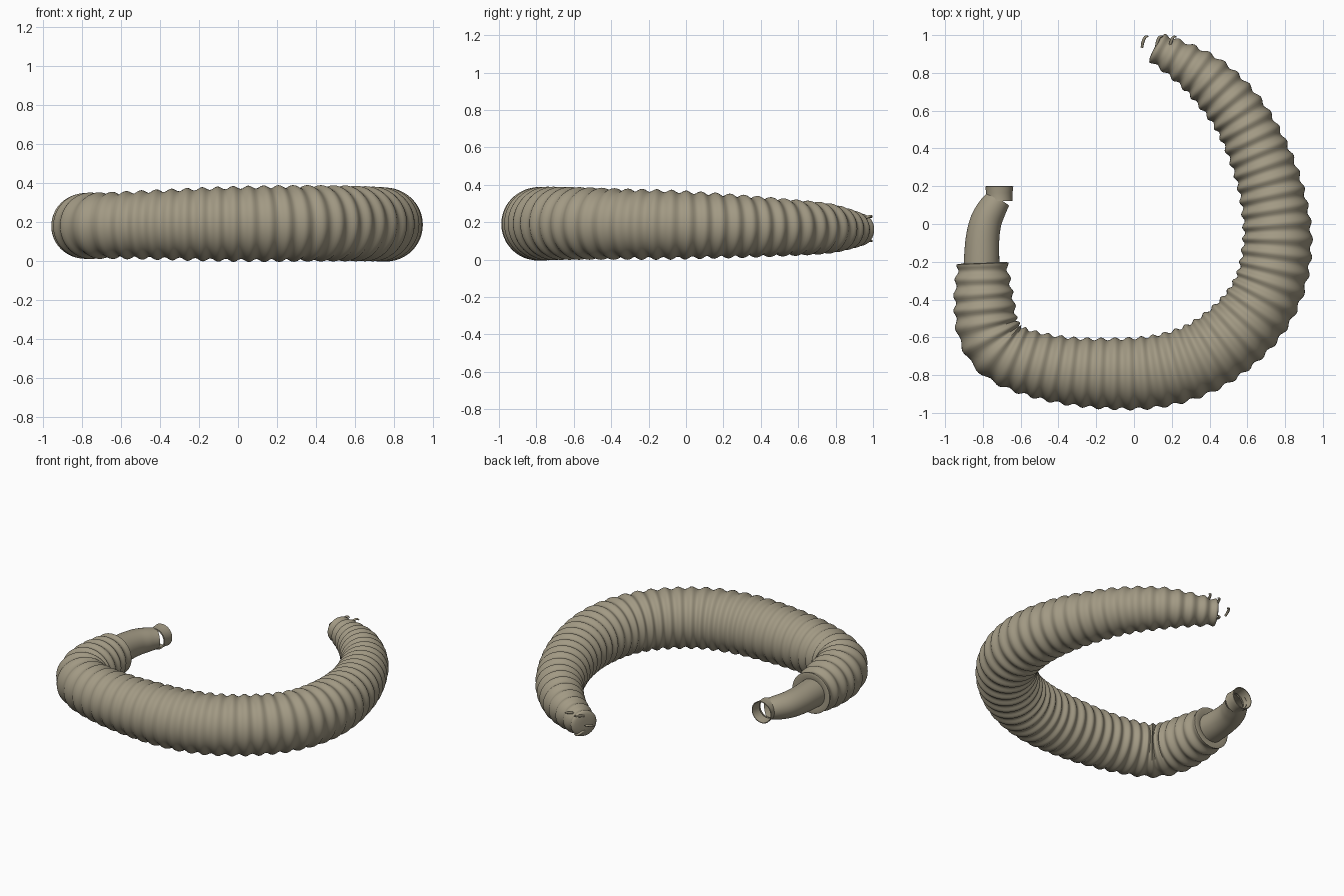
import bpy, bmesh, math
from mathutils import Vector

if "Cube" in bpy.data.objects:
    bpy.data.objects.remove(bpy.data.objects["Cube"])


def catmull(keys, n):
    """Smooth interpolation of (x, y, z, radius) keys, n samples per span."""
    k = [Vector(p) for p in keys]
    k = [k[0] * 2 - k[1]] + k + [k[-1] * 2 - k[-2]]
    out = []
    for i in range(1, len(k) - 2):
        a, b, c, d = k[i - 1:i + 3]
        for j in range(n):
            t = j / n
            out.append(0.5 * (2 * b + (c - a) * t + (2 * a - 5 * b + 4 * c - d) * t * t
                              + (3 * b - a - 3 * c + d) * t ** 3))
    out.append(k[-2])
    return out


def resample(pts, count):
    """Even spacing along the path."""
    s = [0.0]
    for a, b in zip(pts, pts[1:]):
        s.append(s[-1] + (b.xyz - a.xyz).length)
    out, i = [], 0
    for q in range(count + 1):
        t = s[-1] * q / count
        while i < len(s) - 2 and s[i + 1] < t:
            i += 1
        out.append(pts[i].lerp(pts[i + 1], (t - s[i]) / max(s[i + 1] - s[i], 1e-9)))
    return out


def sweep(name, rings, sides, caps=(False, False), angle=50):
    """Skin a list of (centre, tangent, radius) rings."""
    bm = bmesh.new()
    loops = []
    for c, t, r in rings:
        side = t.cross(Vector((0, 0, 1))).normalized()
        up = side.cross(t).normalized()
        loops.append([bm.verts.new(c + r * (math.cos(a) * side + math.sin(a) * up))
                      for a in (2 * math.pi * i / sides for i in range(sides))])
    for a, b in zip(loops, loops[1:]):
        for i in range(sides):
            j = (i + 1) % sides
            bm.faces.new((a[i], a[j], b[j], b[i]))
    for flag, lp in zip(caps, (loops[0], loops[-1])):
        if flag:
            bm.faces.new(lp)
    bmesh.ops.recalc_face_normals(bm, faces=bm.faces[:])
    me = bpy.data.meshes.new(name)
    bm.to_mesh(me)
    bm.free()
    ob = bpy.data.objects.new(name, me)
    bpy.context.collection.objects.link(ob)
    bpy.ops.object.select_all(action='DESELECT')
    ob.select_set(True)
    bpy.context.view_layer.objects.active = ob
    bpy.ops.object.shade_smooth_by_angle(angle=math.radians(angle))
    ob.data.materials.append(mat)
    return ob


def to_rings(pts):
    rings = []
    for i, p in enumerate(pts):
        t = pts[min(i + 1, len(pts) - 1)].xyz - pts[max(i - 1, 0)].xyz
        rings.append((p.xyz, t.normalized(), p.w))
    return rings


mat = bpy.data.materials.new("khaki")
mat.diffuse_color = (0.36, 0.32, 0.23, 1)
mat.use_nodes = True
mat.node_tree.nodes["Principled BSDF"].inputs["Base Color"].default_value = mat.diffuse_color

# Ribbed body
body_keys = [(-.803, -.21, .18, .138), (-.795, -.4, .18, .163), (-.765, -.58, .181, .17),
             (-.66, -.695, .183, .172), (-.4, -.77, .187, .182), (-.1, -.793, .19, .193),
             (.15, -.775, .192, .197), (.38, -.695, .194, .196), (.585, -.535, .193, .194),
             (.71, -.345, .19, .191), (.758, -.12, .187, .189), (.742, .1, .183, .18),
             (.678, .33, .177, .168), (.56, .57, .171, .152), (.41, .745, .167, .137),
             (.27, .85, .163, .113), (.125, .93, .16, .087)]
RIBS, PER = 46, 8
rings = to_rings(resample(catmull(body_keys, 20), RIBS * PER))
rings = [(c, t, r - 0.008 * (1 - math.cos(2 * math.pi * i / PER)))
         for i, (c, t, r) in enumerate(rings)]
# closed shoulder at the pipe end, rounded cap at the tip
c0, t0, r0 = rings[0]
c1, t1, r1 = rings[-1]
start = [(c0 + t0 * .006, t0, .085), (c0 - t0 * .004, t0, r0 - .012)]
tip = [(c1 + t1 * .016 * math.sin(a), t1, r1 * (.25 + .75 * math.cos(a)))
       for a in (.4, .8, 1.2, 1.5)]
sweep("ribbed_body", start + rings + tip, 48, (False, True))

# Smooth bent neck pipe
neck_keys = [(-.807, -.27, .18, .094), (-.807, -.2, .18, .094), (-.802, -.08, .18, .089),
             (-.785, .01, .18, .084), (-.752, .08, .18, .077), (-.715, .135, .18, .066)]
sweep("neck_pipe", to_rings(catmull(neck_keys, 6)), 40)

# Open collar with a thin wall
Y = Vector((0, 1, 0))
prof = [(.122, .062), (.122, .071), (.14, .069), (.165, .070), (.199, .074),
        (.2, .069), (.165, .064), (.135, .062)]
sweep("end_collar", [(Vector((-.713, y, .18)), Y, r) for y, r in prof], 40)


# Small hooked claws around the tip
def claw(name, x, y, z, dz):
    keys = [(x, y, z, .007), (x + .006, y + .03, z + dz * .6, .008),
            (x + .018, y + .055, z + dz, .007), (x + .035, y + .058, z + dz * .8, .003)]
    sweep(name, to_rings(catmull(keys, 4)), 10, (True, True))


claw("claw_outer", .042, .935, .165, .02)
claw("claw_upper", .118, .935, .215, .015)
claw("claw_lower", .118, .935, .115, -.015)
claw("claw_side", .19, .934, .215, .018)
